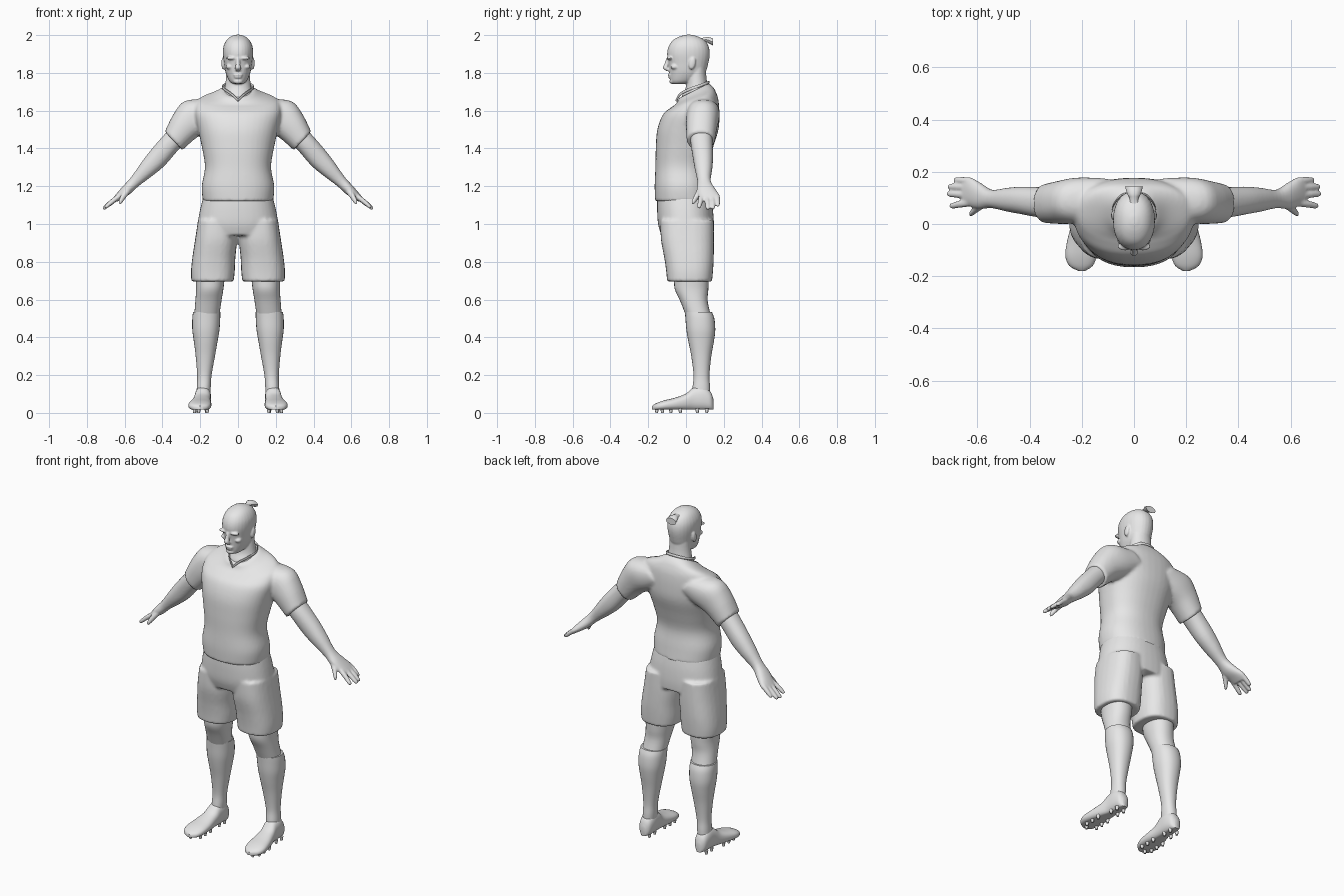
import bpy, bmesh, math
from mathutils import Vector, Matrix

grey = bpy.data.materials.new("light grey")
grey.diffuse_color = (0.8, 0.8, 0.8, 1)
X, Y, Z = Vector((1, 0, 0)), Vector((0, 1, 0)), Vector((0, 0, 1))
ACROSS = Vector((0.69, 0, 0.72))  # thickness direction of the lowered arm


def spline(rings, steps):
    """Catmull-Rom interpolation of the ring values."""
    out = []
    for i in range(len(rings) - 1):
        p = [rings[max(0, min(len(rings) - 1, i + k))] for k in (-1, 0, 1, 2)]
        for s in range(steps):
            t = s / steps
            out.append([0.5 * (2 * b + (c - a) * t + (2 * a - 5 * b + 4 * c - d) * t * t
                               + (3 * b - a - 3 * c + d) * t ** 3) for a, b, c, d in zip(*p)])
    return out + [list(rings[-1])]


def loft(bm, rings, u=X, v=Y, power=2.0, n=28, steps=4, mirror=False, floor=None):
    """Skin rings (x, y, z, radius u, radius v, tilt) with superellipse sections."""
    rings = [tuple(r) + (0,) * (6 - len(r)) for r in rings]
    for sx in ((1, -1) if mirror else (1,)):
        loops = []
        for x, y, z, a, b, tilt in spline(rings, steps):
            loop = []
            for k in range(n):
                c, s = math.cos(2 * math.pi * k / n), math.sin(2 * math.pi * k / n)
                c = math.copysign(abs(c) ** (2 / power), c)
                s = math.copysign(abs(s) ** (2 / power), s) * max(b, 0.002)
                p = Vector((x, y, z)) + u * c * max(a, 0.002) + v * s + Z * tilt * s
                if floor is not None:
                    p.z = max(p.z, floor)
                loop.append(bm.verts.new((p.x * sx, p.y, p.z)))
            loops.append(loop)
        for l0, l1 in zip(loops, loops[1:]):
            for k in range(n):
                bm.faces.new((l0[k], l0[(k + 1) % n], l1[(k + 1) % n], l1[k]))
        bm.faces.new(loops[0])
        bm.faces.new(loops[-1])


def column(bm, rows, x=0, **kw):
    """Upright loft from rows (z, half width, front y, back y, centre x, tilt)."""
    rings = []
    for r in rows:
        z, w, f, b = r[:4]
        rings.append((r[4] if len(r) > 4 else x, (f + b) / 2, z, w, (b - f) / 2,
                      r[5] if len(r) > 5 else 0))
    loft(bm, rings, **kw)


def ball(bm, loc, size, rot=0):
    m = Matrix.Translation(loc) @ Matrix.Rotation(rot, 4, 'X') @ Matrix.Diagonal((*size, 1))
    bmesh.ops.create_uvsphere(bm, u_segments=16, v_segments=10, radius=1, matrix=m)


def finish(name, bm, voxel=None, smooth=3):
    bmesh.ops.recalc_face_normals(bm, faces=bm.faces[:])
    me = bpy.data.meshes.new(name)
    bm.to_mesh(me)
    bm.free()
    me.materials.append(grey)
    ob = bpy.data.objects.new(name, me)
    bpy.context.collection.objects.link(ob)
    if voxel:  # fuse overlapping forms into one skin
        r = ob.modifiers.new("fuse", 'REMESH')
        r.mode, r.voxel_size, r.use_smooth_shade = 'VOXEL', voxel, True
        s = ob.modifiers.new("soften", 'SMOOTH')
        s.factor, s.iterations = 0.5, smooth
    else:
        bpy.context.view_layer.objects.active = ob
        ob.select_set(True)
        bpy.ops.object.shade_smooth_by_angle(angle=math.radians(45))
        ob.select_set(False)
    return ob


# Shirt: torso plus sleeves
bm = bmesh.new()
column(bm, [(1.12, .186, -.163, .137), (1.2, .192, -.166, .128), (1.3, .175, -.162, .118),
            (1.4, .19, -.16, .142), (1.5, .212, -.152, .172), (1.58, .23, -.122, .177),
            (1.635, .225, -.08, .172, 0, .15), (1.662, .2, -.06, .16, 0, .3),
            (1.685, .13, -.045, .145, 0, .4), (1.705, .085, -.04, .12, 0, .5)],
       power=2.3, n=40)
loft(bm, [(.11, .09, 1.605, .08, .085), (.21, .09, 1.575, .105, .088),
          (.28, .083, 1.52, .088, .083), (.341, .078, 1.44, .068, .074)],
     u=ACROSS, power=2.2, mirror=True)
finish("shirt", bm, .009, 4)

# Collar: thin V band around the neck opening
bm = bmesh.new()
half = [(0, -.05, 1.655), (.035, -.03, 1.688), (.07, .015, 1.712), (.083, .06, 1.728),
        (.05, .108, 1.745), (0, .12, 1.75)]
loft(bm, [(*p, .005, .008) for p in half], u=Y, v=Z, n=8, mirror=True)
finish("collar", bm)

# Shorts: pelvis plus two wide legs
bm = bmesh.new()
column(bm, [(1.15, .182, -.152, .13), (1.08, .2, -.153, .142), (1.0, .214, -.148, .148),
            (.94, .216, -.13, .146)], power=2.3, n=40)
column(bm, [(1.02, .1, -.135, .146, .112), (.92, .111, -.133, .148, .116),
            (.82, .114, -.115, .147, .128), (.75, .116, -.105, .143, .133),
            (.695, .112, -.1, .138, .135)], power=2.5, mirror=True)
finish("shorts", bm, .009, 3)

# Legs and knees
bm = bmesh.new()
column(bm, [(.8, .085, -.07, .12, .145), (.7, .076, -.064, .12, .148), (.65, .072, -.058, .118, .15),
            (.59, .069, -.03, .115, .157), (.5, .066, .005, .135, .167)], power=2.2, mirror=True)
finish("legs", bm)

# Socks with calf bulge
bm = bmesh.new()
column(bm, [(.535, .072, -.006, .137, .166), (.5, .074, -.003, .15, .168),
            (.44, .072, .002, .155, .17), (.38, .063, .012, .148, .171),
            (.3, .051, .028, .134, .173), (.2, .038, .04, .124, .178),
            (.14, .037, .035, .127, .181), (.09, .036, .03, .127, .184)],
       power=2.2, mirror=True)
finish("socks", bm)

# Shoes, lofted from heel to toe over a flat sole
bm = bmesh.new()
shoe = [(.185, .146, .07, .014), (.185, .13, .112, .034), (.185, .09, .142, .042),
        (.187, .04, .135, .043), (.192, 0, .102, .047), (.198, -.06, .08, .057),
        (.203, -.12, .065, .06), (.203, -.16, .05, .045), (.2, -.18, .036, .012)]
loft(bm, [(x, y, (t + .012) / 2, a, (t - .012) / 2) for x, y, t, a in shoe],
     u=X, v=Z, power=2.4, mirror=True, floor=.018)
finish("shoes", bm)

# Studs under the soles
bm = bmesh.new()
spots = [(dx, y) for y in (.11, .06) for dx in (-.023, .023)]
spots += [(dx, y) for y in (-.03, -.08, -.125) for dx in (-.027, .04)] + [(.018, -.155)]
for sx in (1, -1):
    for dx, y in spots:
        bmesh.ops.create_cone(bm, cap_ends=True, segments=8, radius1=.007, radius2=.011,
                              depth=.024, matrix=Matrix.Translation((sx * (.19 + dx), y, .012)))
finish("studs", bm)

# Arms with hands
bm = bmesh.new()
loft(bm, [(.3, .08, 1.49, .055, .06), (.36, .083, 1.425, .055, .058), (.425, .09, 1.35, .055, .053),
          (.48, .093, 1.292, .046, .046), (.545, .096, 1.225, .031, .035),
          (.59, .107, 1.18, .028, .05), (.625, .122, 1.15, .021, .056),
          (.65, .126, 1.128, .015, .053)], u=ACROSS, power=2.2, mirror=True)
# fingers: base y, tip x, tip y, tip z; then the thumb
for by, tx, ty, tz in [(.082, .705, .07, 1.086), (.112, .715, .115, 1.079),
                       (.14, .712, .143, 1.081), (.165, .69, .168, 1.095)]:
    loft(bm, [(.63, by, 1.147, .014, .015), ((.63 + tx) / 2, (by + ty) / 2, (1.15 + tz) / 2, .013, .014),
              (tx - .008, ty, tz + .006, .01, .011), (tx, ty, tz, .005, .005)],
         u=ACROSS, n=12, mirror=True)
loft(bm, [(.565, .09, 1.2, .018, .022), (.6, .062, 1.155, .016, .016),
          (.622, .042, 1.12, .012, .012), (.628, .035, 1.105, .005, .005)],
     u=ACROSS, n=12, mirror=True)
finish("arms_and_hands", bm, .0055, 2)

# Head, neck and facial forms
bm = bmesh.new()
column(bm, [(1.742, .028, -.072, .0), (1.757, .046, -.083, .05), (1.8, .065, -.088, .1),
            (1.85, .074, -.093, .118), (1.9, .08, -.1, .126), (1.94, .077, -.092, .12),
            (1.972, .062, -.07, .1), (1.992, .04, -.035, .065), (2.002, .012, 0, .03)], power=2.15)
column(bm, [(1.6, .09, -.03, .13), (1.67, .083, -.025, .128), (1.72, .071, -.002, .117),
            (1.78, .063, .005, .108), (1.85, .06, .02, .105)])
loft(bm, [(0, -.094, 1.878, .01, .01), (0, -.102, 1.85, .011, .012),
          (0, -.108, 1.826, .016, .015), (0, -.095, 1.81, .013, .01)], n=14)   # nose
ball(bm, (0, -.086, 1.79), (.026, .011, .006))                                # upper lip
ball(bm, (0, -.084, 1.777), (.022, .011, .006))                               # lower lip
ball(bm, (0, -.074, 1.755), (.025, .014, .014))                               # chin
for sx in (1, -1):
    ball(bm, (sx * .034, -.086, 1.878), (.03, .016, .009))                    # brow
    ball(bm, (sx * .045, -.06, 1.832), (.02, .022, .014))                     # cheek
    ball(bm, (sx * .079, .033, 1.85), (.009, .018, .033), -.2)                # ear
finish("head", bm, .005, 3)

# Hair knot: tie and flared tuft
bm = bmesh.new()
loft(bm, [(0, .06, 1.965, .03, .02), (0, .095, 1.975, .016, .012), (0, .115, 1.975, .026, .016),
          (0, .143, 1.963, .034, .02)], u=X, v=Z, n=10, steps=2)
finish("hair_knot", bm)
